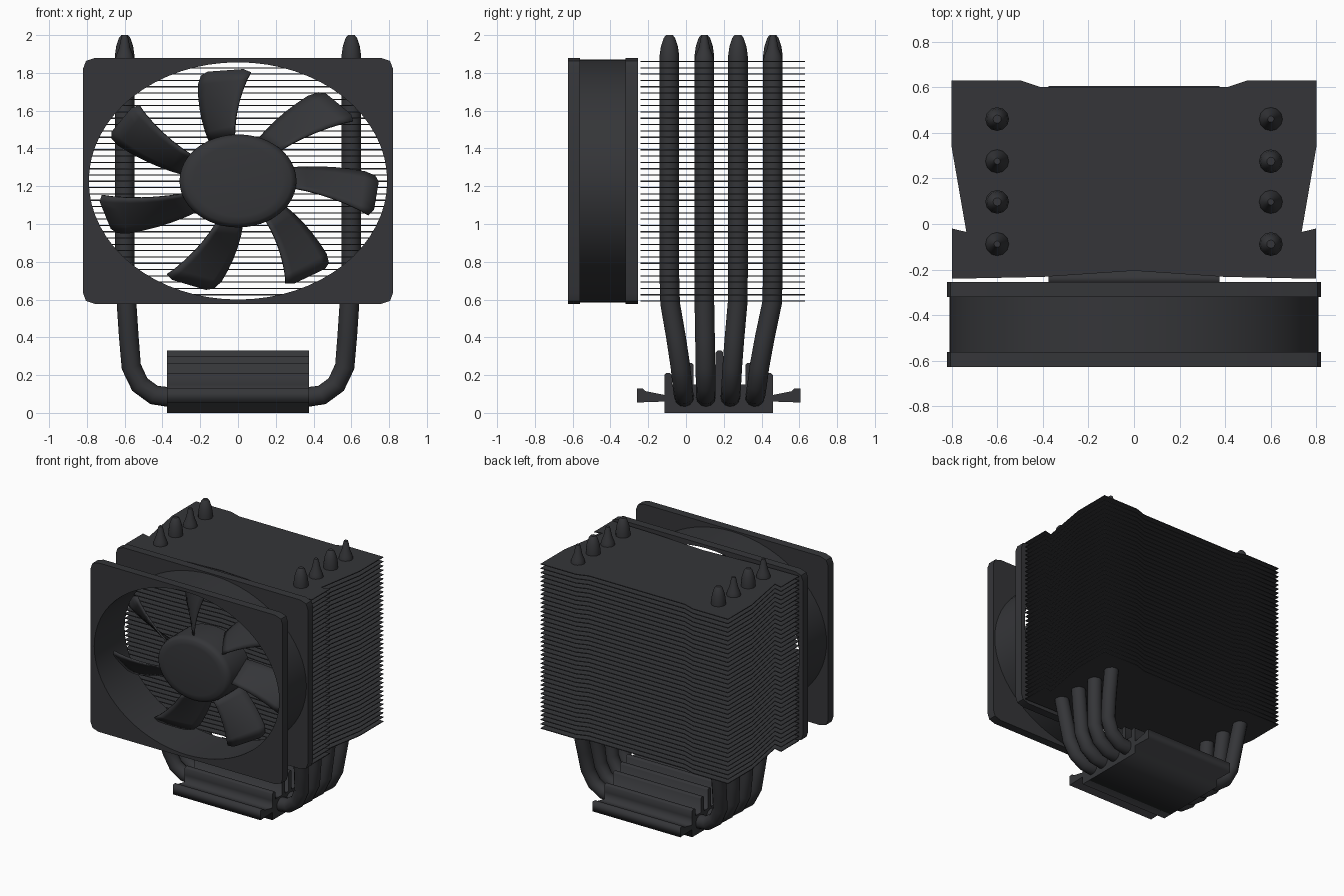
import bpy, bmesh
from math import sin, cos, pi, radians

if "Cube" in bpy.data.objects:
    bpy.data.objects.remove(bpy.data.objects["Cube"])

dark = bpy.data.materials.new("dark_grey")
dark.diffuse_color = (0.035, 0.036, 0.04, 1)
dark.use_nodes = True
dark.node_tree.nodes["Principled BSDF"].inputs["Base Color"].default_value = dark.diffuse_color


def finish(ob, smooth=None):
    ob.data.materials.append(dark)
    if smooth:
        bpy.ops.object.select_all(action='DESELECT')
        bpy.context.view_layer.objects.active = ob
        ob.select_set(True)
        bpy.ops.object.shade_smooth_by_angle(angle=radians(smooth))
    return ob


def curve_to_mesh(name, cu):
    tmp = bpy.data.objects.new(name + "_curve", cu)
    bpy.context.collection.objects.link(tmp)
    dg = bpy.context.evaluated_depsgraph_get()
    me = bpy.data.meshes.new_from_object(tmp.evaluated_get(dg))
    bpy.data.objects.remove(tmp)
    bm = bmesh.new()
    bm.from_mesh(me)
    bmesh.ops.remove_doubles(bm, verts=bm.verts, dist=0.0001)
    bmesh.ops.recalc_face_normals(bm, faces=bm.faces)
    bm.to_mesh(me)
    bm.free()
    ob = bpy.data.objects.new(name, me)
    bpy.context.collection.objects.link(ob)
    return ob


def prism(name, outlines, depth, loc=(0, 0, 0), rot=(0, 0, 0), smooth=None):
    """Extrude flat outlines (later ones are holes) centred on loc."""
    cu = bpy.data.curves.new(name, 'CURVE')
    cu.dimensions = '2D'
    cu.fill_mode = 'BOTH'
    cu.extrude = depth / 2
    for pts in outlines:
        sp = cu.splines.new('POLY')
        sp.points.add(len(pts) - 1)
        for p, (x, y) in zip(sp.points, pts):
            p.co = (x, y, 0, 1)
        sp.use_cyclic_u = True
    ob = curve_to_mesh(name, cu)
    ob.location = loc
    ob.rotation_euler = rot
    return finish(ob, smooth)


def ellipse(a, b, n=64):
    return [(a * cos(2 * pi * i / n), b * sin(2 * pi * i / n)) for i in range(n)]


def mesh_object(name, bm):
    bmesh.ops.recalc_face_normals(bm, faces=bm.faces)
    me = bpy.data.meshes.new(name)
    bm.to_mesh(me)
    bm.free()
    ob = bpy.data.objects.new(name, me)
    bpy.context.collection.objects.link(ob)
    return ob


FAN_Z = 1.228
UP = (pi / 2, 0, 0)

# Stack of cooling fins
half = [(0.41, 0.6), (0.5, 0.63), (0.8, 0.63), (0.8, 0.34), (0.735, -0.035),
        (0.798, -0.02), (0.798, -0.24), (0.4, -0.232)]
fin = half + [(0, -0.205)] + [(-x, y) for x, y in reversed(half)]
fins = prism("cooling_fins", [fin], 0.006, (0, 0, 0.592))
arr = fins.modifiers.new("stack", 'ARRAY')
arr.count = 39
arr.use_relative_offset = False
arr.use_constant_offset = True
arr.constant_offset_displace = (0, 0, 1.268 / 38)

# Base block: stepped ribs on top and a clamping wing on each side
ribs = [(0.44, 0.21), (0.335, 0.265), (0.25, 0.3), (0.177, 0.33),
        (0.1, 0.3), (0.02, 0.265), (-0.095, 0.21)]
base = [(-0.115, 0), (0.46, 0), (0.46, 0.06), (0.605, 0.055), (0.605, 0.13),
        (0.575, 0.13), (0.56, 0.115), (0.46, 0.095)]
for y, top in ribs:
    base += [(y + 0.02, 0.15), (y + 0.02, top - 0.01), (y + 0.01, top),
             (y - 0.01, top), (y - 0.02, top - 0.01), (y - 0.02, 0.15)]
base += [(-0.115, 0.095), (-0.215, 0.115), (-0.23, 0.13), (-0.26, 0.13),
         (-0.26, 0.055), (-0.115, 0.06)]
prism("base_block", [base], 0.75, rot=(pi / 2, 0, pi / 2))

# Heat pipes: each runs down one side, through the base and up the other
path = [(0.6, 1), (0.6, 1), (0.59, 0.95), (0.578, 0.55), (0.565, 0.25),
        (0.52, 0.12), (0.445, 0.03), (0.375, 0)]
heights = [1.86, 0.72, 0.58, 0.4, 0.245, 0.15, 0.095, 0.085]
bullet = [(2.0, 0.018), (1.985, 0.03), (1.94, 0.045), (1.89, 0.052)]
spike = [(2.0, 0.014), (1.98, 0.02), (1.93, 0.03), (1.89, 0.046)]
top_y = [-0.088, 0.097, 0.275, 0.46]
low_y = [-0.01, 0.105, 0.235, 0.365]
for i, (ty, ly) in enumerate(zip(top_y, low_y)):
    def leg(side, tip):
        pts = [(side * 0.6, ty, z, r) for z, r in tip]
        return pts + [(side * x, ly + (ty - ly) * k, z, 0.052)
                      for (x, k), z in zip(path, heights)]
    tips = (bullet, spike) if i % 2 == 0 else (spike, bullet)
    pts = leg(1, tips[0]) + leg(-1, tips[1])[::-1]
    cu = bpy.data.curves.new("pipe", 'CURVE')
    cu.dimensions = '3D'
    cu.bevel_depth = 1
    cu.bevel_resolution = 4
    cu.use_fill_caps = True
    sp = cu.splines.new('POLY')
    sp.points.add(len(pts) - 1)
    for p, (x, y, z, r) in zip(sp.points, pts):
        p.co = (x, y, z, 1)
        p.radius = r
    finish(curve_to_mesh(f"heat_pipe_{i + 1}", cu), 40)

# Fan housing: two flanges joined by an oval duct
q = [(0.82, 0.595), (0.805, 0.635), (0.755, 0.652)]
flange = (q + [(-x, z) for x, z in reversed(q)] + [(-x, -z) for x, z in q]
          + [(x, -z) for x, z in reversed(q)])
hole = ellipse(0.79, 0.628)
for name, y in (("front_flange", -0.594), ("rear_flange", -0.287)):
    prism(name, [flange, hole], 0.064, (0, y, FAN_Z), UP, 35)
prism("fan_duct", [ellipse(0.808, 0.643), hole], 0.365, (0, -0.44, FAN_Z), UP, 35)

# Fan hub, turned from a profile and squashed to the oval duct
bm = bmesh.new()
rings = []
for r, y in [(0.3, -0.56), (0.355, -0.555), (0.382, -0.54), (0.392, -0.515), (0.392, -0.3)]:
    rings.append([bm.verts.new((r * cos(2 * pi * k / 48), y, r * sin(2 * pi * k / 48)))
                  for k in range(48)])
for a, b in zip(rings, rings[1:]):
    for k in range(48):
        bm.faces.new((a[k], a[k - 1], b[k - 1], b[k]))
bm.faces.new(rings[0])
bm.faces.new(rings[-1])
hub = mesh_object("fan_hub", bm)

# Seven swept, twisted blades
bm = bmesh.new()
N = 6
for blade in range(7):
    grid = []
    for i in range(N + 1):
        t = i / N
        row = []
        for j in range(N + 1):
            s = 2 * j / N - 1
            ang = radians(107 - 12 * t - blade * 360 / 7)
            w = 0.085 + 0.095 * t
            r = 0.36 + 0.575 * t
            if i == N and abs(s) == 1:
                r -= 0.03
                s *= 0.93
            y = -0.43 - s * (0.1 - 0.03 * t) + 0.015 * s * s
            row.append(bm.verts.new((r * cos(ang) + s * w * sin(ang), y,
                                     r * sin(ang) - s * w * cos(ang))))
        grid.append(row)
    for i in range(N):
        for j in range(N):
            bm.faces.new((grid[i][j], grid[i][j + 1], grid[i + 1][j + 1], grid[i + 1][j]))
blades = mesh_object("fan_blades", bm)
sol = blades.modifiers.new("thickness", 'SOLIDIFY')
sol.thickness = 0.014
sol.offset = 0
for ob in (hub, blades):
    ob.location.z = FAN_Z
    ob.scale = (0.79, 1, 0.628)
    finish(ob, 40)
